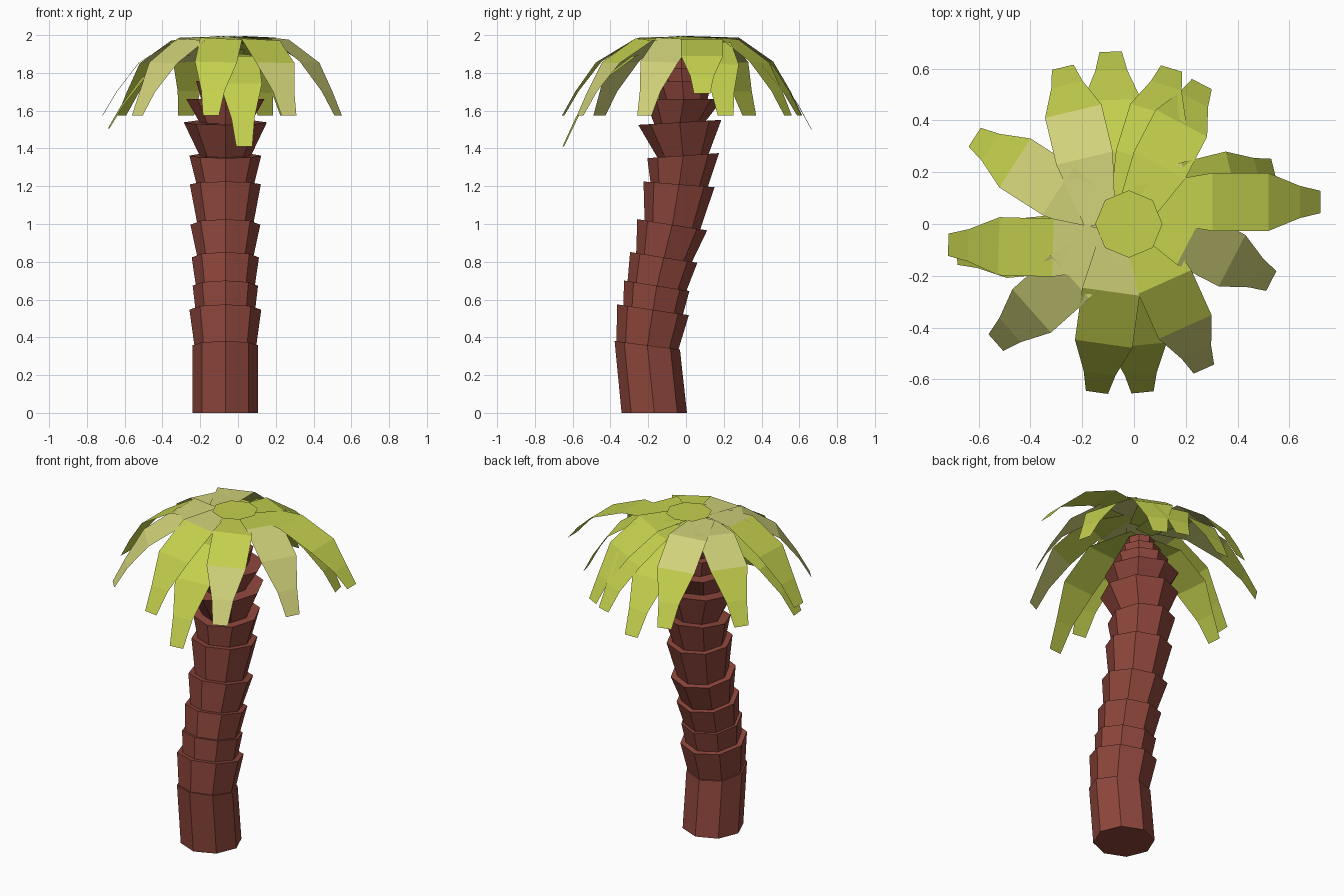
import bpy, bmesh, math
from mathutils import Vector

if "Cube" in bpy.data.objects:
    bpy.data.objects.remove(bpy.data.objects["Cube"])


def material(name, rgb):
    m = bpy.data.materials.new(name)
    m.diffuse_color = (*rgb, 1)
    m.use_nodes = True
    m.node_tree.nodes["Principled BSDF"].inputs["Base Color"].default_value = m.diffuse_color
    return m


BARK = material("red brown bark", (0.27, 0.062, 0.045))
BRIGHT = material("bright yellow green", (0.55, 0.63, 0.075))
PALE = material("pale khaki green", (0.63, 0.64, 0.19))


def make_object(name, bm, mats):
    me = bpy.data.meshes.new(name)
    bm.to_mesh(me)
    bm.free()
    for m in mats:
        me.materials.append(m)
    ob = bpy.data.objects.new(name, me)
    bpy.context.collection.objects.link(ob)
    return ob


def ring(bm, cy, cz, r, slope):
    """Eight-sided trunk ring, tilted about x."""
    pts = []
    for i in range(8):
        a = i * math.pi / 4
        dy = r * math.sin(a)
        pts.append(bm.verts.new((-0.067 + r * math.cos(a), cy + dy, cz + slope * dy)))
    return pts


# Trunk: stacked flared frustums. Each row: bottom radius, then top ring
# (centre y, centre z, radius, slope)
segments = [
    (0.173, -0.205, 0.358, 0.173, -0.13),
    (0.163, -0.175, 0.546, 0.190, -0.15),
    (0.157, -0.155, 0.673, 0.173, -0.16),
    (0.155, -0.118, 0.823, 0.178, -0.16),
    (0.146, -0.073, 0.996, 0.185, -0.16),
    (0.146, -0.037, 1.210, 0.188, -0.08),
    (0.150, -0.015, 1.362, 0.190, 0.07),
    (0.132, -0.033, 1.538, 0.220, 0.06),
    (0.132, -0.012, 1.663, 0.208, 0.0),
    (0.125, -0.020, 1.757, 0.155, 0.0),
    (0.100, -0.025, 1.825, 0.115, 0.0),
    (0.075, -0.025, 1.885, 0.080, 0.0),
]
bm = bmesh.new()
cy, cz, slope = -0.168, 0.0, 0.0
for rb, ty, tz, rt, ts in segments:
    low = ring(bm, cy, cz, rb, slope)
    high = ring(bm, ty, tz, rt, ts)
    for i in range(8):
        j = (i + 1) % 8
        bm.faces.new((low[i], low[j], high[j], high[i]))
    bm.faces.new(low[::-1])
    bm.faces.new(high)
    cy, cz, slope = ty, tz - 0.008, ts
bmesh.ops.recalc_face_normals(bm, faces=bm.faces)
make_object("trunk", bm, [BARK])

# Fronds: flat strips along a drooping spine
STATIONS = [0.0, 0.42, 0.72, 0.89, 1.0]
DROPS = [0.0, 0.02, 0.32, 0.69, 1.0]
WIDTHS = [0.06, 0.112, 0.112, 0.062, 0.043]


def frond(name, start, tip, z0, z1, tones, roll=0.08):
    bm = bmesh.new()
    a, b = Vector(start), Vector(tip)
    d = (b - a).normalized()
    side = Vector((-d.y, d.x))
    rows = []
    for t, k, w in zip(STATIONS, DROPS, WIDTHS):
        p = a.lerp(b, t)
        z = z0 + (z1 - z0) * k
        tilt = roll * w * (1 - t)
        l, r = p + side * w, p - side * w
        rows.append((bm.verts.new((l.x, l.y, z - tilt)),
                     bm.verts.new((r.x, r.y, z + tilt))))
    for (l0, r0), (l1, r1), tone in zip(rows, rows[1:], tones):
        f = bm.faces.new((l0, r0, r1, l1))
        f.material_index = "bp".index(tone)
    make_object(name, bm, [BRIGHT, PALE])


# start xy, tip xy, root height, tip height, tone of each of four sections
fronds = [
    ((0.00, 0.085), (0.72, 0.085), 1.985, 1.69, "bbbb", 0.0),
    ((-0.03, 0.07), (0.54, 0.21), 1.975, 1.575, "pbbb", 0.08),
    ((-0.01, 0.06), (0.53, -0.22), 1.99, 1.575, "bppp", 0.08),
    ((0.01, 0.02), (0.27, -0.56), 1.985, 1.575, "bbpp", 0.08),
    ((-0.03, 0.0), (0.033, -0.65), 1.90, 1.41, "bbbb", 0.0),
    ((-0.05, 0.02), (-0.143, -0.65), 1.99, 1.575, "pbbb", 0.08),
    ((-0.04, -0.02), (-0.533, -0.458), 1.985, 1.575, "pppp", 0.08),
    ((-0.02, -0.10), (-0.717, -0.08), 1.99, 1.575, "pbbb", 0.08),
    ((-0.03, -0.05), (-0.685, -0.115), 1.90, 1.505, "bbbb", 0.0),
    ((-0.06, -0.02), (-0.615, 0.335), 1.985, 1.575, "ppbb", 0.08),
    ((-0.13, 0.0), (-0.275, 0.605), 1.99, 1.575, "ppbb", 0.08),
    ((-0.07, 0.0), (-0.09, 0.665), 1.93, 1.50, "bbbb", 0.0),
    ((-0.04, 0.0), (0.145, 0.60), 1.96, 1.575, "bbbb", 0.08),
    ((-0.02, 0.0), (0.262, 0.54), 1.99, 1.575, "bbbb", 0.08),
]
for n, args in enumerate(fronds, 1):
    frond(f"frond_{n:02d}", *args)

# Crown: small flat cap closing the middle of the fronds
bm = bmesh.new()
bmesh.ops.create_circle(bm, cap_ends=True, segments=8, radius=0.13)
bmesh.ops.translate(bm, verts=bm.verts, vec=(-0.02, 0.0, 1.998))
make_object("crown_cap", bm, [BRIGHT])
